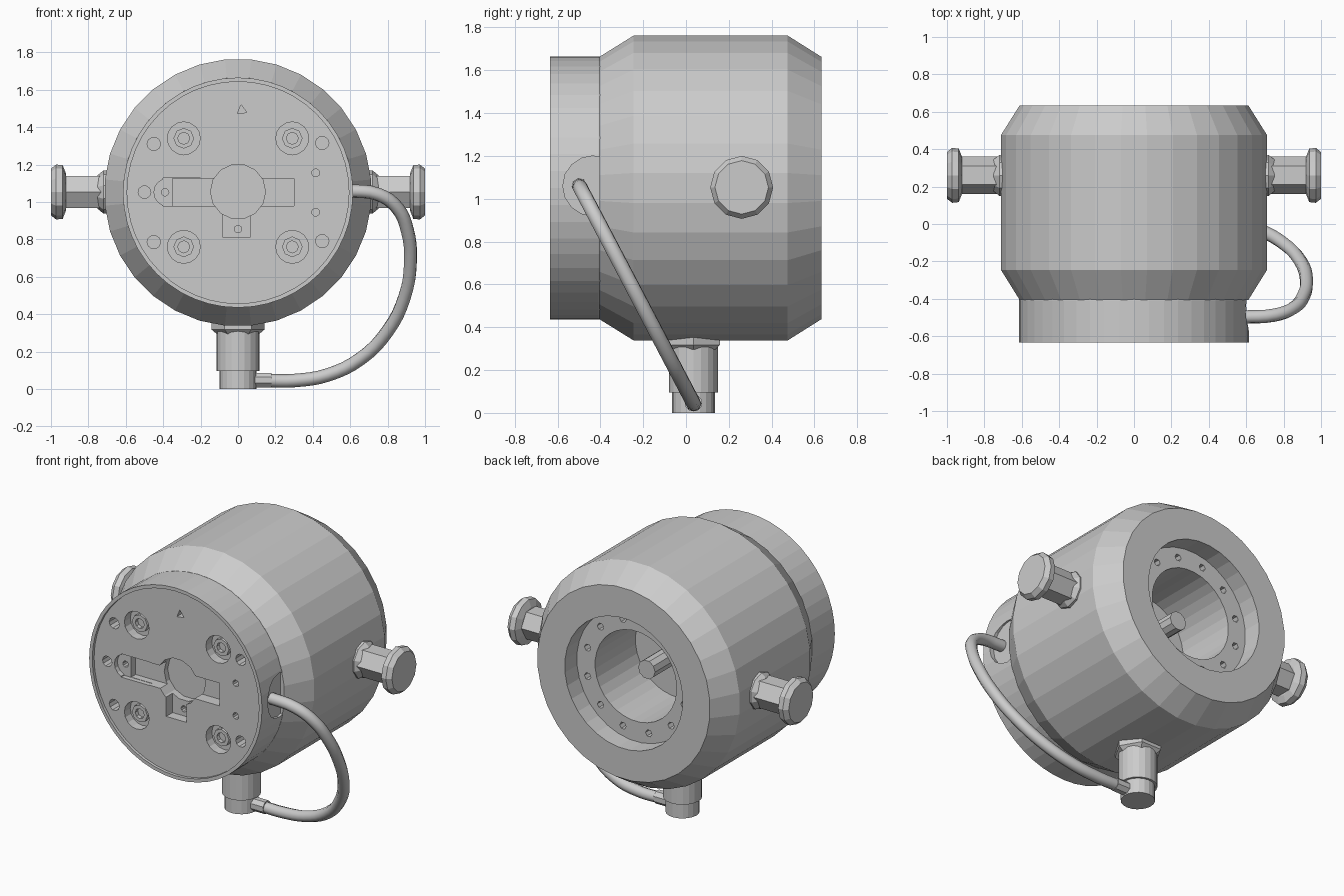
import bpy, bmesh
from math import pi, sin, cos
from mathutils import Vector

if "Cube" in bpy.data.objects:
    bpy.data.objects.remove(bpy.data.objects["Cube"])

CZ = 1.05  # height of the main axis


def finish(name, bm):
    bmesh.ops.recalc_face_normals(bm, faces=bm.faces)
    me = bpy.data.meshes.new(name)
    bm.to_mesh(me)
    bm.free()
    ob = bpy.data.objects.new(name, me)
    bpy.context.scene.collection.objects.link(ob)
    return ob


def lathe(name, profile, origin, axis=(0, 1, 0), seg=32, phase=0.0):
    """Revolve (radius, height) points about an axis and cap both ends."""
    rot = Vector((0, 0, 1)).rotation_difference(Vector(axis)).to_matrix()
    bm = bmesh.new()
    rings = []
    for r, h in profile:
        rings.append([bm.verts.new(Vector(origin) + rot @ Vector((
            r * cos(phase + 2 * pi * i / seg), r * sin(phase + 2 * pi * i / seg), h)))
            for i in range(seg)])
    for a, b in zip(rings, rings[1:]):
        for i in range(seg):
            j = (i + 1) % seg
            bm.faces.new((a[i], a[j], b[j], b[i]))
    bm.faces.new(rings[0])
    bm.faces.new(rings[-1])
    return finish(name, bm)


def box(name, lo, hi):
    bm = bmesh.new()
    bmesh.ops.create_cube(bm, size=1)
    for v in bm.verts:
        v.co = Vector([lo[k] + (v.co[k] + 0.5) * (hi[k] - lo[k]) for k in range(3)])
    return finish(name, bm)


def cut(target, cutter):
    m = target.modifiers.new("cut", 'BOOLEAN')
    m.operation, m.solver, m.object = 'DIFFERENCE', 'EXACT', cutter
    cutter.hide_render = True
    bpy.context.view_layer.objects.active = target
    bpy.ops.object.modifier_apply(modifier=m.name)
    bpy.data.objects.remove(cutter)


def pit(target, x, z, r, depth, seg=10, phase=0.0):
    """Round hole in the front plate."""
    cut(target, lathe("cutter", [(r, 0), (r, depth + 0.04)], (x, -0.655, z), seg=seg, phase=phase))


# Main housing with stepped rear bore
housing = lathe("housing", [
    (0.615, -0.405), (0.715, -0.245), (0.715, 0.475), (0.615, 0.633),
    (0.42, 0.633), (0.42, 0.51), (0.29, 0.51), (0.29, 0.10)], (0, 0, CZ), phase=pi / 32)
for i in range(12):
    a = 2 * pi * (i + 0.5) / 12
    cut(housing, lathe("cutter", [(0.023, 0), (0.023, 0.12)],
                       (0.355 * cos(a), 0.45, CZ + 0.355 * sin(a)), seg=6))
for s in (-1, 1):
    cut(housing, lathe("cutter", [(0.025, 0), (0.025, 0.12)], (s * 0.17, 0.05, CZ - 0.14), seg=6))
lathe("rear_spindle", [(0.06, 0.09), (0.06, 0.40)], (0, 0, CZ), seg=10)

# Front cap with thin rim and recessed face
cap = lathe("front_cap", [(0.612, -0.39), (0.615, -0.41), (0.615, -0.634),
                          (0.593, -0.634), (0.593, -0.615)], (0, 0, CZ), seg=48)
# Stepped key slot
cut(cap, box("cutter", (-0.40, -0.66, 0.977), (-0.2, -0.585, 1.127)))
cut(cap, lathe("cutter", [(0.074, 0), (0.074, 0.07)], (-0.375, -0.655, 1.052), seg=16))
cut(cap, box("cutter", (-0.35, -0.67, 0.979), (0.30, -0.54, 1.125)))
cut(cap, box("cutter", (-0.08, -0.68, 0.81), (0.065, -0.55, 1.0)))
pit(cap, 0, 1.055, 0.147, 0.11, 14)
# Small holes
for x, z, r in [(-0.45, 1.31, 0.036), (-0.45, 0.785, 0.036), (0.45, 1.315, 0.036),
                (0.45, 0.79, 0.036), (-0.5, 1.052, 0.034), (0.415, 1.155, 0.021),
                (0.415, 0.945, 0.021), (-0.39, 1.052, 0.02), (0, 0.855, 0.02)]:
    pit(cap, x, z, r, 0.1)
pit(cap, 0.02, 1.49, 0.03, 0.05, 3, 0.4)
# Counterbored socket bolts
for sx in (-1, 1):
    for sz in (-1, 1):
        x, z = sx * 0.29, CZ + sz * 0.29
        pit(cap, x, z, 0.088, 0.06, 16)
        lathe("cap_bolt", [(0.055, -0.54), (0.055, -0.585), (0.032, -0.585), (0.032, -0.56)],
              (x, 0, z), seg=8)
# Cable notch in the cap side
cut(cap, lathe("cutter", [(0.14, 0), (0.14, 0.2)], (0.585, -0.435, 1.06), (1, 0, 0), 16))

# Side knobs: collar, hex shank and rounded head
for s, side in ((1, "right"), (-1, "left")):
    o, ax = (0, 0.26, 1.053), (s, 0, 0)
    lathe(side + "_knob_collar", [(0.115, 0.64), (0.115, 0.72), (0.09, 0.75)], o, ax, 10)
    lathe(side + "_knob_shank", [(0.1, 0.70), (0.1, 0.94)], o, ax, 6, pi / 2)
    lathe(side + "_knob_head", [(0.10, 0.92), (0.143, 0.937), (0.147, 0.972), (0.125, 1.0)],
          o, ax, 12)

# Bottom connector with hex nut
o, up = (0, 0.035, 0), (0, 0, 1)
lathe("connector_body", [(0.1, 0), (0.1, 0.095), (0.114, 0.095), (0.114, 0.36)], o, up, 20)
lathe("connector_nut", [(0.115, 0.295), (0.142, 0.318), (0.142, 0.36)], o, up, 6)
lathe("cable_gland", [(0.042, 0.05), (0.042, 0.18)], (0, 0.035, 0.047), (1, 0, 0), 8, pi / 8)

# Looping cable; it lies in one slanted plane
path = [(0.15, 0.045), (0.30, 0.045), (0.48, 0.075), (0.66, 0.165), (0.80, 0.31), (0.89, 0.49),
        (0.922, 0.68), (0.905, 0.85), (0.85, 0.97), (0.75, 1.04), (0.57, 1.06)]
cu = bpy.data.curves.new("cable", 'CURVE')
cu.dimensions = '3D'
cu.bevel_depth, cu.bevel_resolution, cu.resolution_u = 0.036, 2, 4
cu.use_fill_caps = True
sp = cu.splines.new('BEZIER')
sp.bezier_points.add(len(path) - 1)
for p, (x, z) in zip(sp.bezier_points, path):
    p.co = (x, 0.035 - (z - 0.045) * 0.525, z)
    p.handle_left_type = p.handle_right_type = 'AUTO'
bpy.context.scene.collection.objects.link(bpy.data.objects.new("cable", cu))
